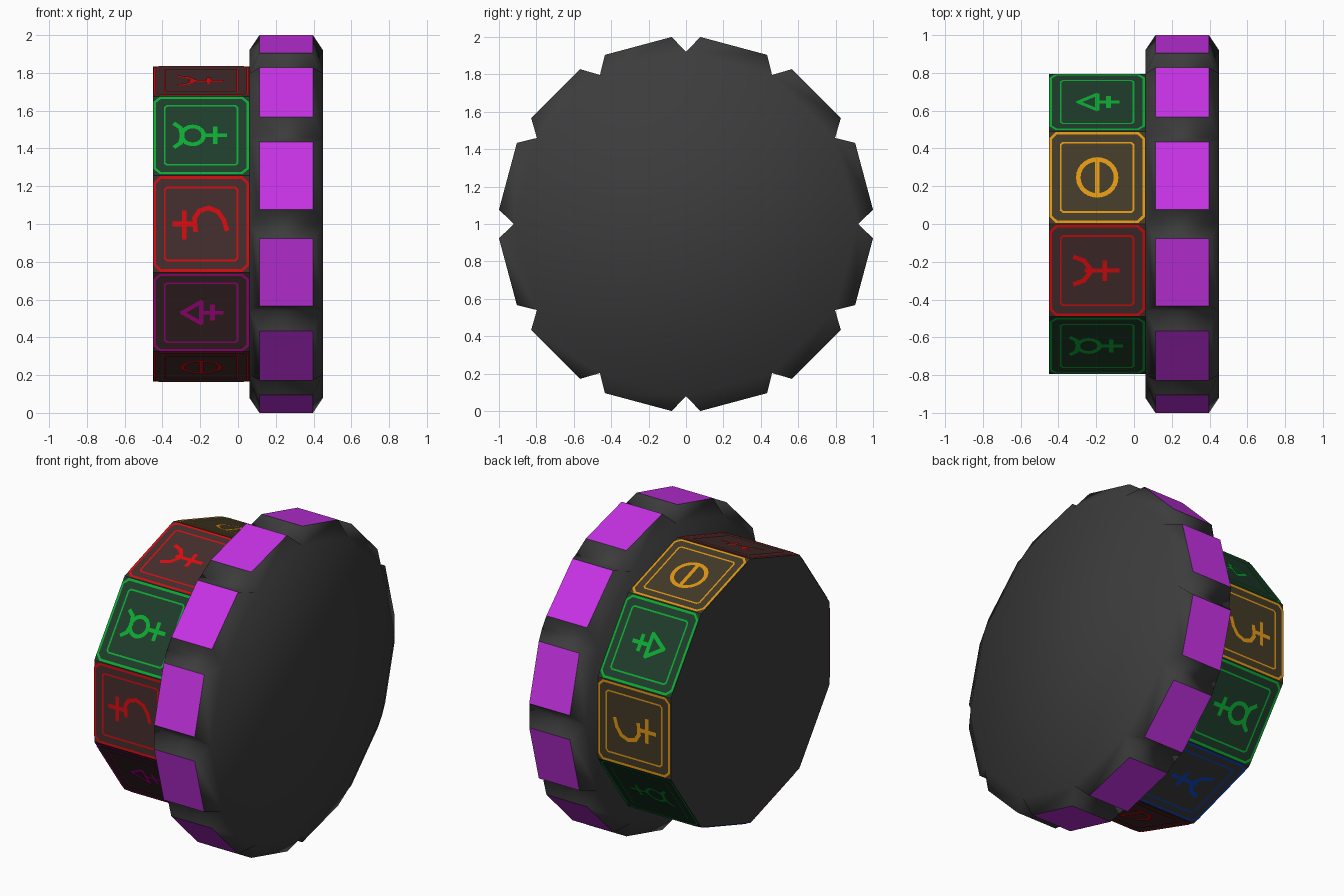
import bpy, bmesh
from math import pi, sin, cos, radians
from mathutils import Vector

if "Cube" in bpy.data.objects:
    bpy.data.objects.remove(bpy.data.objects["Cube"])


def material(name, rgb):
    m = bpy.data.materials.new(name)
    lin = [(c / 255 / 12.92 if c < 10 else ((c / 255 + 0.055) / 1.055) ** 2.4) for c in rgb]
    m.diffuse_color = (*lin, 1)
    m.use_nodes = True
    m.node_tree.nodes["Principled BSDF"].inputs["Base Color"].default_value = m.diffuse_color
    return m


black = material("charcoal", (60, 60, 60))
violet = material("violet", (200, 50, 230))
red = material("red", (222, 12, 16))
green = material("green", (12, 170, 52))
orange = material("orange", (222, 150, 20))
magenta = material("magenta", (205, 12, 165))
blue = material("blue", (10, 75, 205))
red_base = material("dark red brown", (70, 46, 46))
green_base = material("dark green", (30, 60, 42))
orange_base = material("dark amber", (66, 57, 38))


def finish(name, bm, mats):
    mesh = bpy.data.meshes.new(name)
    bm.to_mesh(mesh)
    bm.free()
    for m in mats:
        mesh.materials.append(m)
    ob = bpy.data.objects.new(name, mesh)
    bpy.context.collection.objects.link(ob)
    return ob


def prism(n, r, x0, x1, start):
    """n-sided drum along x; returns the bmesh and its side faces in order."""
    bm = bmesh.new()
    rings = []
    for x in (x0, x1):
        rings.append([bm.verts.new((x, r * cos(start + 2 * pi * i / n),
                                    1 + r * sin(start + 2 * pi * i / n))) for i in range(n)])
    a, b = rings
    sides = [bm.faces.new((a[i], a[(i + 1) % n], b[(i + 1) % n], b[i])) for i in range(n)]
    bm.faces.new(a)
    bm.faces.new(b)
    bmesh.ops.recalc_face_normals(bm, faces=bm.faces)
    return bm, sides


# Large wheel: twelve sides, each raised into a bevelled tooth with a violet top
bm, sides = prism(12, 0.92, 0.06, 0.45, 0)
bmesh.ops.inset_individual(bm, faces=sides, thickness=0.053, depth=0.097, use_even_offset=True)
for f in bm.faces:
    f.smooth = True
for f in sides:
    f.material_index = 1
    for e in f.edges:
        e.smooth = False
finish("toothed_wheel", bm, [black, violet])

# Small ten-sided drum with a tinted panel on each side
R = 0.835
tiles = [(red, 1), (green, 2), (red, 1), (magenta, 1), (red, 1),
         (blue, 0), (green, 2), (orange, 3), (green, 2), (orange, 3)]
bm, sides = prism(10, R, -0.45, 0.07, pi / 2)
for f, (_, base) in zip(sides, tiles):
    f.material_index = base
finish("drum", bm, [black, red_base, green_base, orange_base])


def arc(cx, cy, r, a0, a1, n=20):
    return [(cx + r * cos(radians(a0 + (a1 - a0) * i / n)),
             cy + r * sin(radians(a0 + (a1 - a0) * i / n))) for i in range(n + 1)]


def frame(h, c):
    """Square outline with cut corners."""
    k = h - c
    return [(-h, -k), (-k, -h), (k, -h), (h, -k), (h, k), (k, h), (-k, h), (-h, k), (-h, -k)]


# Abstract line figures, centred on a panel: p runs along x, q round the drum
trident = [[(-0.12, -0.075), (-0.07, -0.055), (-0.03, 0), (-0.07, 0.055), (-0.12, 0.075)],
           [(-0.06, 0), (0.11, 0)], [(0.04, -0.05), (0.04, 0.05)]]
horned_ring = [arc(-0.045, 0, 0.058, 0, 360), [(0.013, 0), (0.13, 0)], [(0.075, -0.05), (0.075, 0.05)],
               [(-0.14, -0.075), (-0.11, -0.05), (-0.1, 0), (-0.11, 0.05), (-0.14, 0.075)]]
hook = [[(-0.09, -0.065), (-0.09, 0.075)], [(-0.145, 0), (-0.03, 0)],
        [(-0.03, 0.035), (-0.035, -0.03), (-0.01, -0.07), (0.04, -0.085),
         (0.09, -0.065), (0.12, -0.02), (0.135, 0.03)]]
triangle = [[(-0.1, 0), (0.0, 0.07), (0.0, -0.07), (-0.1, 0)],
            [(0.0, 0), (0.11, 0)], [(0.06, -0.045), (0.06, 0.045)]]
barred_ring = [arc(0, 0, 0.1, 0, 360, 28), [(0, -0.1), (0, 0.1)]]
figures = [trident, horned_ring, hook, triangle, barred_ring]


def stroke(bm, path, width, place):
    """Lay a flat ribbon along a path on a panel."""
    for a, b in zip(path, path[1:]):
        a, b = Vector(a), Vector(b)
        d = (b - a).normalized() * width / 2
        s = Vector((-d.y, d.x))
        d *= 0.6
        bm.faces.new([bm.verts.new(place(c)) for c in
                      (a - d - s, a - d + s, b + d + s, b + d - s)])


# Painted borders and figures, as ribbons just above each panel
for i, (colour, _) in enumerate(tiles):
    ang = pi / 2 + (i + 0.5) * pi / 5
    out = Vector((0, cos(ang), sin(ang)))
    tan = Vector((0, -sin(ang), cos(ang)))
    mid = Vector((-0.195, 0, 1)) + out * (R * cos(pi / 10) + 0.004)

    def place(c):
        return mid + Vector((c[0], 0, 0)) + tan * c[1]

    bm = bmesh.new()
    stroke(bm, frame(0.246, 0.03), 0.014, place)
    stroke(bm, frame(0.193, 0.012), 0.010, place)
    for path in figures[i % 5]:
        stroke(bm, path, 0.024, place)
    bm.normal_update()
    for f in bm.faces:
        if f.normal.dot(out) < 0:
            f.normal_flip()
    finish(f"panel_marking_{i + 1}", bm, [colour])
